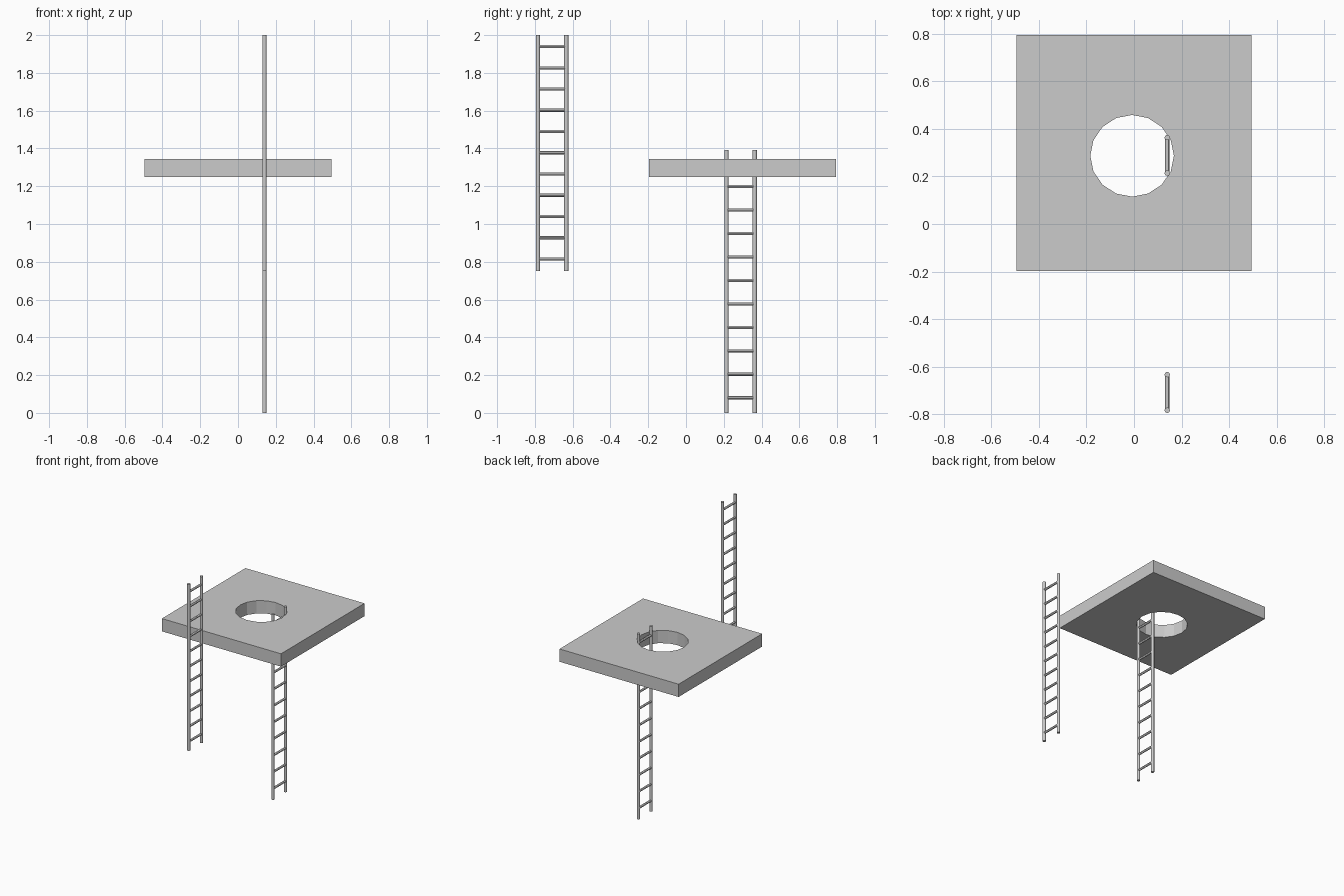
import bpy
from math import pi

if "Cube" in bpy.data.objects:
    bpy.data.objects.remove(bpy.data.objects["Cube"])

RAIL_X = 0.14


def cylinder(name, loc, radius, depth, sides, rot=(0, 0, 0)):
    bpy.ops.mesh.primitive_cylinder_add(vertices=sides, radius=radius, depth=depth,
                                        location=loc, rotation=rot)
    ob = bpy.context.object
    ob.name = name
    return ob


def ladder(name, y, z0, z1, first, last, count=11):
    # two upright rails
    for side, label in ((-1, "front"), (1, "back")):
        cylinder(f"{name}_{label}_rail", (RAIL_X, y + side * 0.075, (z0 + z1) / 2),
                 0.0112, z1 - z0, 16)
        bpy.ops.object.shade_smooth_by_angle()
    # evenly spaced rungs
    for i in range(count):
        z = first + (last - first) * i / (count - 1)
        cylinder(f"{name}_rung_{i + 1}", (RAIL_X, y, z), 0.0085, 0.15, 12, (pi / 2, 0, 0))
        bpy.ops.object.shade_smooth_by_angle()


# square floor slab with a round hatch
bpy.ops.mesh.primitive_cube_add(size=1, location=(0, 0.299, 1.2965))
slab = bpy.context.object
slab.name = "floor_slab"
slab.scale = (0.99, 0.992, 0.096)
bpy.ops.object.transform_apply(location=False, rotation=False, scale=True)

cutter = cylinder("hatch_cutter", (-0.008, 0.287, 1.2965), 1, 0.4, 16)
cutter.scale = (0.176, 0.172, 1)
cutter.hide_render = True
cutter.hide_set(True)
cut = slab.modifiers.new("hatch", "BOOLEAN")
cut.operation = "DIFFERENCE"
cut.solver = "EXACT"
cut.object = cutter

# apply the cut and drop the helper
bpy.context.view_layer.objects.active = slab
bpy.ops.object.modifier_apply(modifier="hatch")
bpy.data.objects.remove(cutter, do_unlink=True)

# lower ladder through the hatch, upper ladder hanging in front
ladder("lower_ladder", 0.289, 0.0, 1.392, 0.08, 1.322)
ladder("upper_ladder", -0.709, 0.75, 2.0, 0.815, 1.939)
